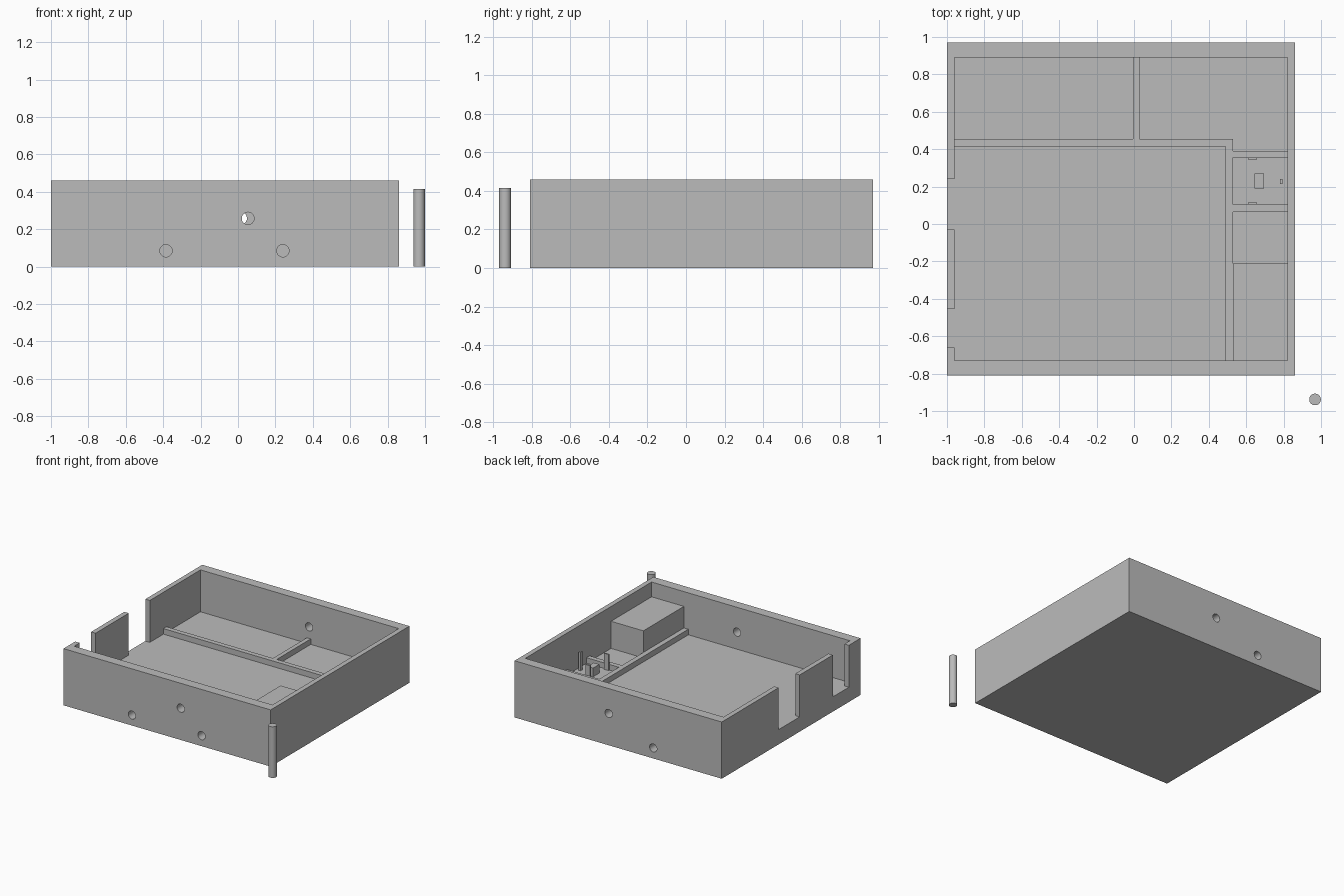
import bpy
import math

cube = bpy.data.objects.get("Cube")
if cube:
    bpy.data.objects.remove(cube, do_unlink=True)

grey = bpy.data.materials.new("plain grey")
grey.use_nodes = True
colour = (0.5, 0.5, 0.5, 1)
grey.diffuse_color = colour
grey.node_tree.nodes["Principled BSDF"].inputs["Base Color"].default_value = colour


def box(name, x, y, z):
    """Box spanning the given (low, high) range on each axis."""
    spans = (x, y, z)
    bpy.ops.mesh.primitive_cube_add(size=1, location=[(a + b) / 2 for a, b in spans])
    ob = bpy.context.object
    ob.name = name
    ob.scale = [b - a for a, b in spans]
    bpy.ops.object.transform_apply(location=False, rotation=False, scale=True)
    ob.data.materials.append(grey)
    return ob


def rod(name, radius, length, location, rotation=(0, 0, 0)):
    bpy.ops.mesh.primitive_cylinder_add(vertices=32, radius=radius, depth=length,
                                        location=location, rotation=rotation)
    ob = bpy.context.object
    ob.name = name
    ob.data.materials.append(grey)
    bpy.ops.object.shade_smooth_by_angle(angle=math.radians(30))
    return ob


def cut(target, cutter):
    cutter.hide_render = True
    mod = target.modifiers.new("cut", "BOOLEAN")
    mod.operation = "DIFFERENCE"
    mod.solver = "EXACT"
    mod.object = cutter
    bpy.context.view_layer.objects.active = target
    bpy.ops.object.modifier_apply(modifier=mod.name)
    bpy.data.objects.remove(cutter, do_unlink=True)


FLOOR, LOW_WALL, TOP = 0.12, 0.165, 0.46
FRONT, BACK = -0.81, 0.97

# Open tray with thick front and back walls and thin side walls
tray = box("tray", (-1, 0.86), (FRONT, BACK), (0, TOP))
cut(tray, box("cavity_cutter", (-0.96, 0.82), (-0.73, 0.89), (FLOOR, 0.6)))

# Two doorways in the thin side wall
for y in ((-0.03, 0.24), (-0.66, -0.455)):
    cut(tray, box("doorway_cutter", (-1.1, -0.9), y, (FLOOR, 0.6)))

# Round pipe holes; the low ones are blind, the high ones pierce the wall
for x, y, z in ((-0.385, FRONT, 0.085), (0.24, FRONT, 0.085), (0.053, FRONT, 0.258),
                (-0.385, BACK, 0.085), (0.015, BACK, 0.258)):
    cut(tray, rod("hole_cutter", 0.033, 0.18, (x, y, z), (math.pi / 2, 0, 0)))
bpy.ops.object.select_all(action="DESELECT")
tray.select_set(True)
bpy.context.view_layer.objects.active = tray
bpy.ops.object.shade_smooth_by_angle(angle=math.radians(30))

# Low room partitions
for name, x, y in (
    ("long_partition", (-0.96, 0.53), (0.415, 0.455)),
    ("side_partition", (0.49, 0.53), (-0.73, 0.415)),
    ("back_room_partition", (-0.005, 0.03), (0.455, 0.89)),
    ("cell_back_partition", (0.53, 0.82), (0.355, 0.39)),
    ("cell_front_partition", (0.53, 0.82), (0.065, 0.105)),
):
    box(name, x, y, (FLOOR, LOW_WALL))

# Raised block in the corner
box("corner_block", (0.53, 0.82), (-0.73, -0.21), (FLOOR, 0.34))

# Small fittings in the cell
box("cell_pedestal", (0.645, 0.695), (0.19, 0.27), (FLOOR, 0.19))
box("cell_tall_post", (0.78, 0.795), (0.215, 0.24), (FLOOR, 0.27))
for name, y in (("cell_back_post", (0.343, 0.355)), ("cell_front_post", (0.105, 0.117))):
    box(name, (0.612, 0.655), y, (FLOOR, 0.25))

# Free-standing round post outside the corner
rod("outer_post", 0.031, 0.415, (0.968, -0.938, 0.2075))
